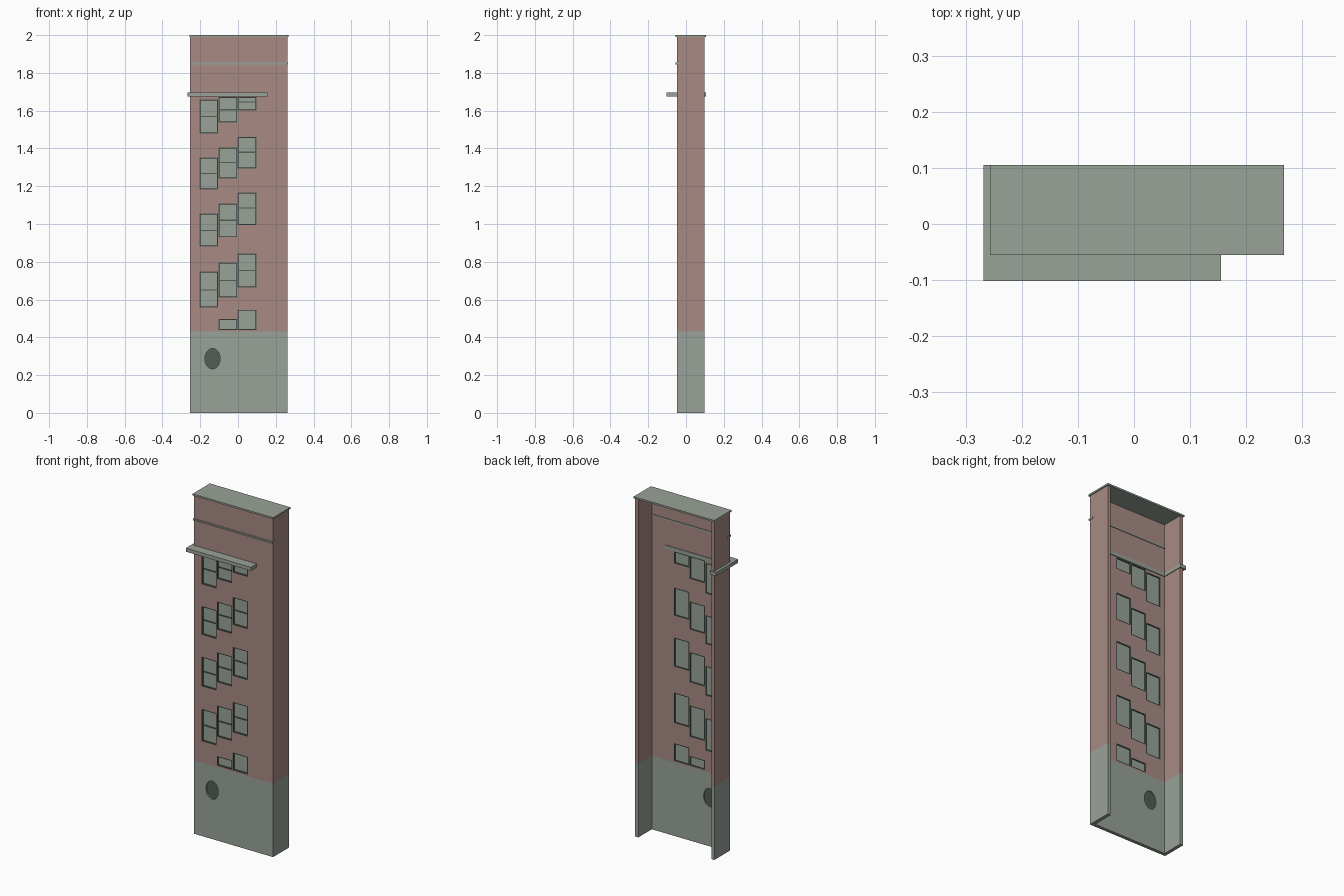
import bpy, bmesh, math
from mathutils import Matrix

cube = bpy.data.objects.get("Cube")
if cube:
    bpy.data.objects.remove(cube, do_unlink=True)


def material(name, rgb):
    m = bpy.data.materials.new(name)
    m.use_nodes = True
    m.diffuse_color = (*rgb, 1)
    m.node_tree.nodes["Principled BSDF"].inputs["Base Color"].default_value = (*rgb, 1)
    return m


PINK = material("dusty pink", (0.392, 0.254, 0.231))
GREEN = material("grey green", (0.314, 0.361, 0.314))
DARK = material("dark green", (0.08, 0.112, 0.09))


def add_box(bm, x0, x1, y0, y1, z0, z1):
    mat = Matrix.Translation(((x0 + x1) / 2, (y0 + y1) / 2, (z0 + z1) / 2))
    bmesh.ops.create_cube(bm, size=1, matrix=mat @ Matrix.Diagonal((x1 - x0, y1 - y0, z1 - z0, 1)))


def add_prism(bm, outline, z0, z1):
    face = bm.faces.new([bm.verts.new((x, y, z0)) for x, y in outline])
    ext = bmesh.ops.extrude_face_region(bm, geom=[face])
    top = [v for v in ext["geom"] if isinstance(v, bmesh.types.BMVert)]
    bmesh.ops.translate(bm, verts=top, vec=(0, 0, z1 - z0))


def add_oval(bm, x, z, rx, rz, y0, y1):
    mat = (Matrix.Translation((x, (y0 + y1) / 2, z)) @ Matrix.Diagonal((rx, 1, rz, 1))
           @ Matrix.Rotation(math.pi / 2, 4, 'X'))
    bmesh.ops.create_cone(bm, cap_ends=True, segments=32, radius1=1, radius2=1,
                          depth=y1 - y0, matrix=mat)


def finish(bm, name, mat):
    bmesh.ops.recalc_face_normals(bm, faces=bm.faces)
    me = bpy.data.meshes.new(name)
    bm.to_mesh(me)
    bm.free()
    me.materials.append(mat)
    ob = bpy.data.objects.new(name, me)
    bpy.context.scene.collection.objects.link(ob)
    return ob


def cut(ob, cutter):
    mod = ob.modifiers.new("openings", 'BOOLEAN')
    mod.operation = 'DIFFERENCE'
    mod.solver = 'EXACT'
    mod.object = cutter
    cutter.hide_render = True
    bpy.context.view_layer.objects.active = ob
    bpy.ops.object.modifier_apply(modifier=mod.name)
    bpy.data.objects.remove(cutter, do_unlink=True)


# Shell dimensions
L, R, F, B, T = -0.253, 0.262, -0.048, 0.098, 0.02
BASE, TOP = 0.432, 1.99
IN = F + T
shell = [(L, F), (R, F), (R, B), (R - T, B), (R - T, IN), (L + T, IN), (L + T, B), (L, B)]

# Window columns: x range, then (bottom, top, bar height or None)
columns = [
    (-0.204, -0.106, [(0.557, 0.748, 0.65), (0.88, 1.055, 0.965),
                      (1.183, 1.353, 1.268), (1.48, 1.66, 1.57)]),
    (-0.104, -0.004, [(0.44, 0.498, None), (0.61, 0.795, 0.70), (0.93, 1.108, 1.02),
                      (1.24, 1.406, 1.326), (1.538, 1.673, 1.605)]),
    (-0.002, 0.098, [(0.44, 0.546, None), (0.663, 0.843, 0.753), (0.995, 1.167, 1.085),
                     (1.295, 1.46, 1.38), (1.602, 1.673, 1.645)]),
]

# Windows: openings, dark frames, panes and middle bars
holes, frames, panes = bmesh.new(), bmesh.new(), bmesh.new()
W = 0.005
for x0, x1, rows in columns:
    for z0, z1, bar in rows:
        add_box(holes, x0, x1, F - 0.05, IN + 0.02, z0, z1)
        for a, b in ((x0, x0 + W), (x1 - W, x1)):
            add_box(frames, a, b, F, IN, z0, z1)
        for a, b in ((z0, z0 + W), (z1 - W, z1)):
            add_box(frames, x0 + W, x1 - W, F, IN, a, b)
        add_box(panes, x0 + W, x1 - W, F + 0.01, F + 0.014, z0 + W, z1 - W)
        if bar:
            add_box(frames, x0 + W, x1 - W, F + 0.006, F + 0.01, bar - 0.003, bar + 0.003)
finish(frames, "window_frames", DARK)
finish(panes, "window_panes", GREEN)
window_cutter = finish(holes, "window_cutter", DARK)

# Upper wall
bm = bmesh.new()
add_prism(bm, shell, BASE, TOP)
cut(finish(bm, "upper_wall", PINK), window_cutter)

# Base wall with an oval opening
bm = bmesh.new()
add_oval(bm, -0.135, 0.287, 0.04, 0.054, F - 0.05, IN + 0.02)
oval_cutter = finish(bm, "oval_cutter", GREEN)
bm = bmesh.new()
add_prism(bm, shell, 0, BASE)
cut(finish(bm, "base_wall", GREEN), oval_cutter)

# Oval pane
bm = bmesh.new()
add_oval(bm, -0.135, 0.287, 0.04, 0.054, F + 0.01, F + 0.014)
finish(bm, "oval_pane", DARK)

# Roof cap
bm = bmesh.new()
add_box(bm, -0.257, 0.267, -0.055, 0.105, TOP, 2.0)
finish(bm, "roof_cap", GREEN)

# Thin band near the top
bm = bmesh.new()
add_box(bm, L - 0.002, R + 0.002, -0.055, IN + 0.004, 1.845, 1.854)
finish(bm, "string_band", GREEN)

# Ledge wrapping the front and one side
bm = bmesh.new()
add_prism(bm, [(-0.268, -0.102), (0.155, -0.102), (0.155, IN + 0.004),
               (L + T + 0.004, IN + 0.004), (L + T + 0.004, 0.105), (-0.268, 0.105)], 1.675, 1.696)
finish(bm, "ledge", GREEN)
